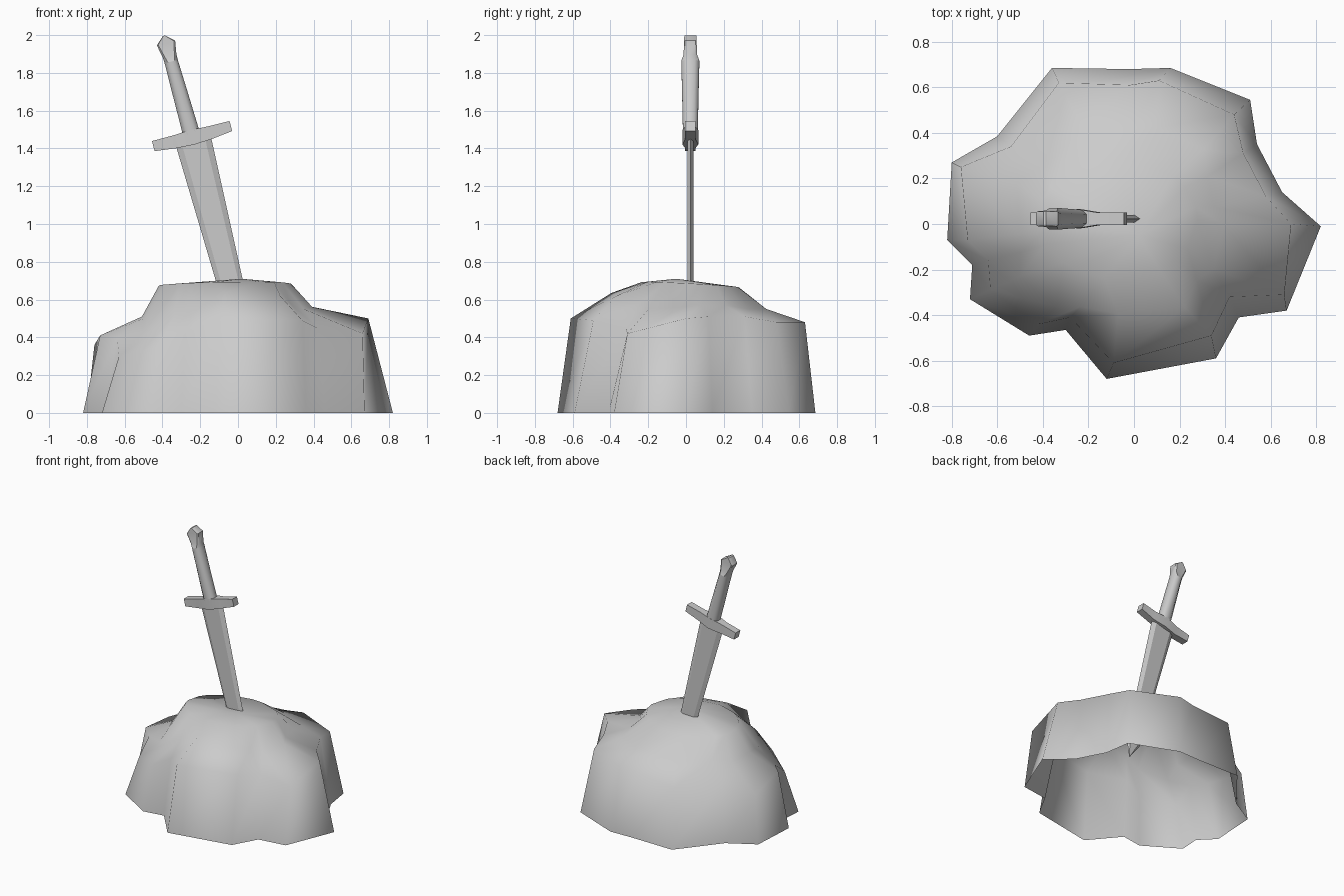
import bpy, bmesh, math
from mathutils import Matrix

if "Cube" in bpy.data.objects:
    bpy.data.objects.remove(bpy.data.objects["Cube"])


def finish(name, bm, matrix=None, angle=50):
    bmesh.ops.recalc_face_normals(bm, faces=bm.faces)
    if matrix:
        bm.transform(matrix)
    mesh = bpy.data.meshes.new(name)
    bm.to_mesh(mesh)
    bm.free()
    obj = bpy.data.objects.new(name, mesh)
    bpy.context.collection.objects.link(obj)
    bpy.ops.object.select_all(action='DESELECT')
    obj.select_set(True)
    bpy.context.view_layer.objects.active = obj
    bpy.ops.object.shade_smooth_by_angle(angle=math.radians(angle))
    return obj


def loft(rings, caps=(True, True)):
    """Skin a list of closed point rings, optionally capping both ends."""
    bm = bmesh.new()
    loops = [[bm.verts.new(p) for p in ring] for ring in rings]
    n = len(loops[0])
    for a, b in zip(loops, loops[1:]):
        for i in range(n):
            j = (i + 1) % n
            bm.faces.new((a[i], a[j], b[j], b[i]))
    if caps[0]:
        bm.faces.new(loops[0])
    if caps[1]:
        bm.faces.new(loops[-1])
    return bm, loops


# Rock: base x, base y, rim x, rim y, rim height, shoulder scale, shoulder height
outline = [
    (.82, -.01, .69, .0, .50, .48, .56), (.65, .14, .58, .12, .51, .54, .57),
    (.54, .35, .48, .31, .51, .60, .57), (.51, .545, .44, .48, .48, .60, .55),
    (.16, .685, .11, .63, .48, .62, .55), (-.02, .68, -.02, .61, .47, .62, .55),
    (-.36, .685, -.33, .62, .44, .62, .54), (-.60, .385, -.54, .34, .43, .65, .53),
    (-.80, .27, -.76, .25, .36, .63, .51), (-.82, -.07, -.73, -.07, .41, .62, .51),
    (-.71, -.18, -.64, -.16, .40, .70, .50), (-.72, -.33, -.63, -.29, .30, .70, .42),
    (-.46, -.49, -.42, -.44, .35, .74, .51), (-.30, -.465, -.28, -.41, .42, .78, .56),
    (-.12, -.68, -.09, -.61, .50, .58, .635), (.36, -.59, .34, -.49, .49, .62, .62),
    (.46, -.41, .42, -.32, .45, .60, .58), (.67, -.38, .66, -.31, .42, .52, .55)]
base, rim, shoulder, top = [], [], [], []
for x, y, rx, ry, rz, s, sz in outline:
    a = math.atan2(y, x)
    base.append((x, y, 0))
    rim.append((rx, ry, rz))
    shoulder.append((x * s, y * s, sz))
    top.append((-.07 + .35 * math.cos(a), .02 + .26 * math.sin(a),
                .679 + .006 * math.cos(a) - .014 * math.sin(a)))
bm, loops = loft([base, rim, shoulder, top], (False, False))
peak = bm.verts.new((.02, -.05, .71))
for i, v in enumerate(loops[-1]):
    bm.faces.new((v, loops[-1][(i + 1) % len(outline)], peak))
finish("rock", bm, None, 100)

# Sword frame: origin at the guard centre, local z along the sword
tilt = Matrix.Translation((-.243, .023, 1.465)) @ Matrix.Rotation(math.radians(-14.5), 4, 'Y')


# Blade: flattened hexagon section tapering to a point
def blade_ring(z, w, t):
    f = .66
    return [(w, 0, z), (w * f, t, z), (-w * f, t, z), (-w, 0, z), (-w * f, -t, z), (w * f, -t, z)]


bm, _ = loft([blade_ring(-.02, .096, .016), blade_ring(-.78, .07, .016),
              blade_ring(-1.08, .06, .014), blade_ring(-1.21, .004, .002)])
finish("blade", bm, tilt, 20)

# Guard: square bar with a thicker middle
guard = [(-.212, .028, -.027, .028), (-.095, .027, -.041, .029), (0, .042, -.046, .034),
         (.095, .027, -.041, .029), (.212, .028, -.027, .028)]
bm, _ = loft([[(x, -h, lo), (x, h, lo), (x, h, hi), (x, -h, hi)] for x, h, lo, hi in guard])
finish("guard", bm, tilt, 50)


# Grip and pommel: eight-sided sections along the sword
def grip_ring(z, w, d, c=.5):
    pts = [(1, c), (c, 1), (-c, 1), (-1, c), (-1, -c), (-c, -1), (c, -1), (1, -c)]
    return [(x * w - .02 * z, y * d, z) for x, y in pts]


bm, _ = loft([grip_ring(.0, .046, .038), grip_ring(.06, .044, .040), grip_ring(.25, .040, .044),
              grip_ring(.41, .036, .048)])
finish("grip", bm, tilt, 75)
bm, _ = loft([grip_ring(.41, .036, .048), grip_ring(.44, .037, .036, .7),
              grip_ring(.512, .050, .033, .85), grip_ring(.552, .006, .032, .85)])
finish("pommel", bm, tilt, 40)
